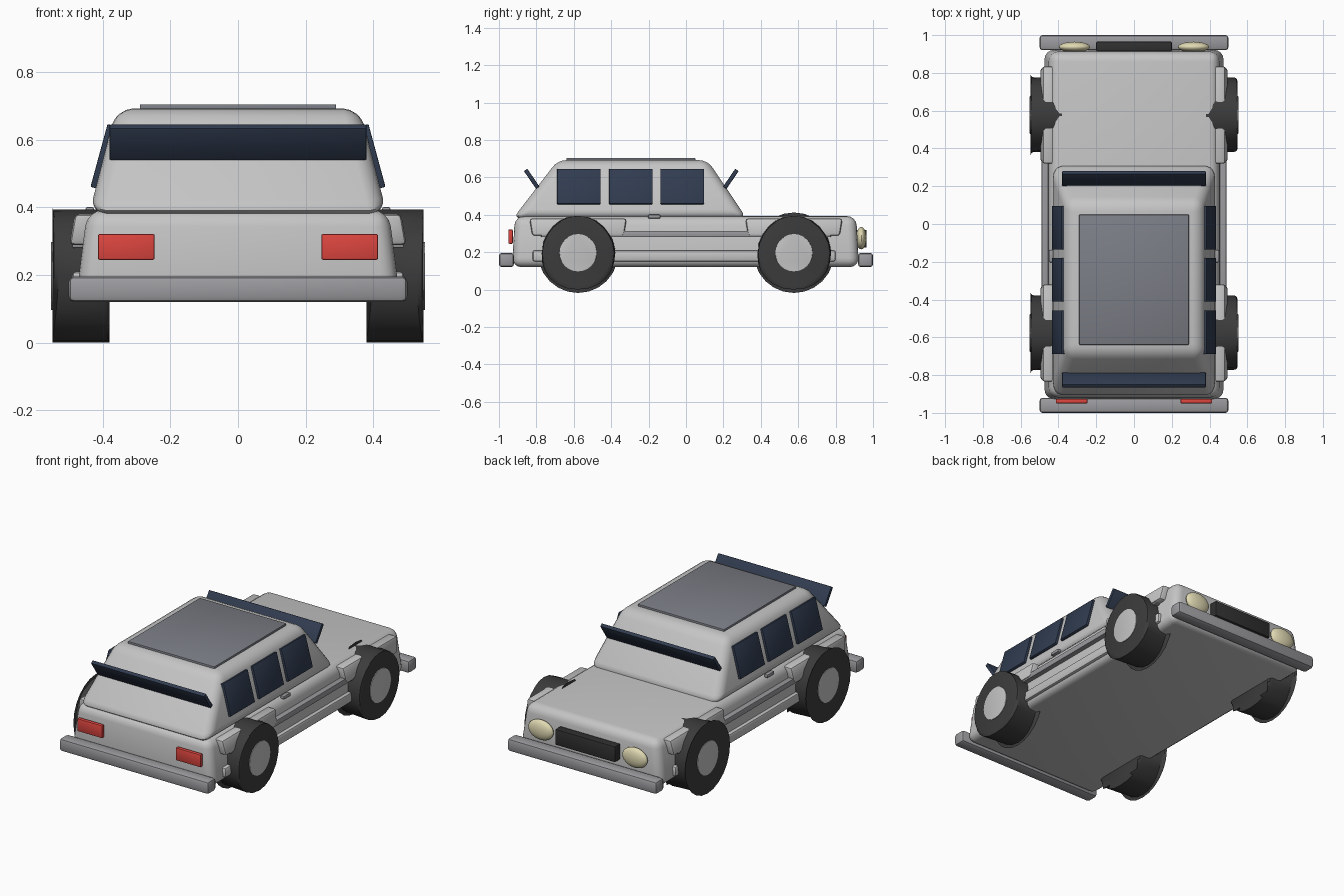
import bpy
import bmesh
from math import radians
from mathutils import Matrix, Vector

cube = bpy.data.objects.get("Cube")
if cube:
    bpy.data.objects.remove(cube, do_unlink=True)


def material(name, r, g, b):
    m = bpy.data.materials.new(name)
    m.use_nodes = True
    m.diffuse_color = (r, g, b, 1)
    bsdf = m.node_tree.nodes["Principled BSDF"]
    bsdf.inputs["Base Color"].default_value = (r, g, b, 1)
    bsdf.inputs["Roughness"].default_value = 0.6
    return m


PAINT = material("light grey paint", 0.56, 0.56, 0.56)
METAL = material("bumper grey", 0.33, 0.33, 0.35)
ROOF = material("roof panel grey", 0.2, 0.21, 0.24)
GLASS = material("dark blue glass", 0.03, 0.045, 0.08)
RUBBER = material("black rubber", 0.045, 0.045, 0.045)
GRILLE = material("grille black", 0.03, 0.03, 0.03)
RED = material("tail light red", 0.72, 0.06, 0.05)
CREAM = material("headlight cream", 0.75, 0.7, 0.45)


def finish(bm, name, mat, bevel=0, segments=3):
    """Round the hard edges, then turn the mesh into a smooth-shaded object."""
    if bevel:
        hard = [e for e in bm.edges if e.calc_face_angle(0) > 0.6]
        bmesh.ops.bevel(bm, geom=hard, offset=bevel, segments=segments,
                        profile=0.5, affect='EDGES', clamp_overlap=True)
    bmesh.ops.recalc_face_normals(bm, faces=bm.faces)
    mesh = bpy.data.meshes.new(name)
    bm.to_mesh(mesh)
    bm.free()
    mesh.materials.append(mat)
    ob = bpy.data.objects.new(name, mesh)
    bpy.context.collection.objects.link(ob)
    bpy.ops.object.select_all(action='DESELECT')
    ob.select_set(True)
    bpy.context.view_layer.objects.active = ob
    bpy.ops.object.shade_smooth_by_angle(angle=radians(35))
    return ob


def frustum(name, mat, low, high, bevel, segments=3):
    """Tapered block; low and high are (x0, x1, y0, y1, z)."""
    bm = bmesh.new()
    bmesh.ops.create_cube(bm, size=2)
    for v in bm.verts:
        x0, x1, y0, y1, z = high if v.co.z > 0 else low
        v.co = Vector((x1 if v.co.x > 0 else x0, y1 if v.co.y > 0 else y0, z))
    return finish(bm, name, mat, bevel, segments)


def box(name, mat, centre, size, bevel=0.0, axis='X', turn=0.0, segments=2):
    bm = bmesh.new()
    bmesh.ops.create_cube(bm, size=1)
    bm.transform(Matrix.Diagonal((*size, 1)))
    ob = finish(bm, name, mat, bevel, segments)
    ob.data.transform(Matrix.Translation(centre) @ Matrix.Rotation(turn, 4, axis))
    return ob


def disc(name, mat, x, y, z, radius, width, bevel):
    """Cylinder with its axle along x."""
    bm = bmesh.new()
    bmesh.ops.create_cone(bm, cap_ends=True, segments=24, radius1=radius,
                          radius2=radius, depth=width)
    bm.transform(Matrix.Translation((x, y, z)) @ Matrix.Rotation(radians(90), 4, 'Y'))
    return finish(bm, name, mat, bevel, 2)


# Main shell, cabin and roof panel
frustum("lower_body", PAINT, (-0.48, 0.48, -0.93, 0.925, 0.12),
        (-0.445, 0.445, -0.915, 0.91, 0.393), 0.05, 4)
frustum("cabin", PAINT, (-0.44, 0.44, -0.925, 0.325, 0.38),
        (-0.36, 0.36, -0.685, 0.115, 0.692), 0.05, 4)
box("roof_panel", ROOF, (0, -0.295, 0.692), (0.58, 0.69, 0.024), 0.004)

# Outward-leaning front and rear glass
for name, y, turn in (("front_glass", 0.24, -0.6), ("rear_glass", -0.825, 0.6)):
    box(name, GLASS, (0, y, 0.592), (0.76, 0.022, 0.115), 0.004, 'X', turn)

# Bumpers
for name, y in (("front_bumper", 0.96), ("rear_bumper", -0.96)):
    box(name, METAL, (0, y, 0.158), (1.0, 0.08, 0.076), 0.016)

# Grille between the headlights
box("grille", GRILLE, (0, 0.94, 0.272), (0.4, 0.05, 0.095), 0.004)

for side, s in (("left", 1), ("right", -1)):
    # Side windows following the cabin slope
    for i, y in enumerate((-0.573, -0.295, -0.02)):
        box(f"{side}_window_{i + 1}", GLASS, (s * 0.4, y, 0.55),
            (0.022, 0.232, 0.192), 0.003, 'Y', -s * 0.265)

    # Trim band, sill and door handle
    box(f"{side}_trim_band", METAL, (s * 0.472, 0, 0.297), (0.035, 1.55, 0.034), 0.004)
    box(f"{side}_sill", PAINT, (s * 0.47, -0.01, 0.18), (0.04, 1.62, 0.06), 0.012)
    box(f"{side}_door_handle", METAL, (s * 0.438, -0.17, 0.39), (0.025, 0.065, 0.02), 0.005)

    # Lamps
    box(f"{side}_tail_light", RED, (s * 0.33, -0.938, 0.283), (0.168, 0.024, 0.077), 0.006)
    bm = bmesh.new()
    bmesh.ops.create_uvsphere(bm, u_segments=24, v_segments=14, radius=1)
    bm.transform(Matrix.Translation((s * 0.315, 0.937, 0.275))
                 @ Matrix.Diagonal((0.083, 0.028, 0.06, 1)))
    finish(bm, f"{side}_headlight", CREAM)

    # Fenders and wheels
    for end, y in (("front", 0.577), ("rear", -0.577)):
        xs = sorted((s * 0.42, s * 0.498))
        tops = sorted((s * 0.42, s * 0.482))
        frustum(f"{end}_{side}_fender", PAINT, (*xs, y - 0.245, y + 0.245, 0.288),
                (*tops, y - 0.26, y + 0.26, 0.38), 0.014, 2)
        disc(f"{end}_{side}_tyre", RUBBER, s * 0.464, y, 0.197, 0.197, 0.168, 0.018)
        disc(f"{end}_{side}_hub", PAINT, s * 0.53, y, 0.197, 0.1, 0.044, 0.003)
